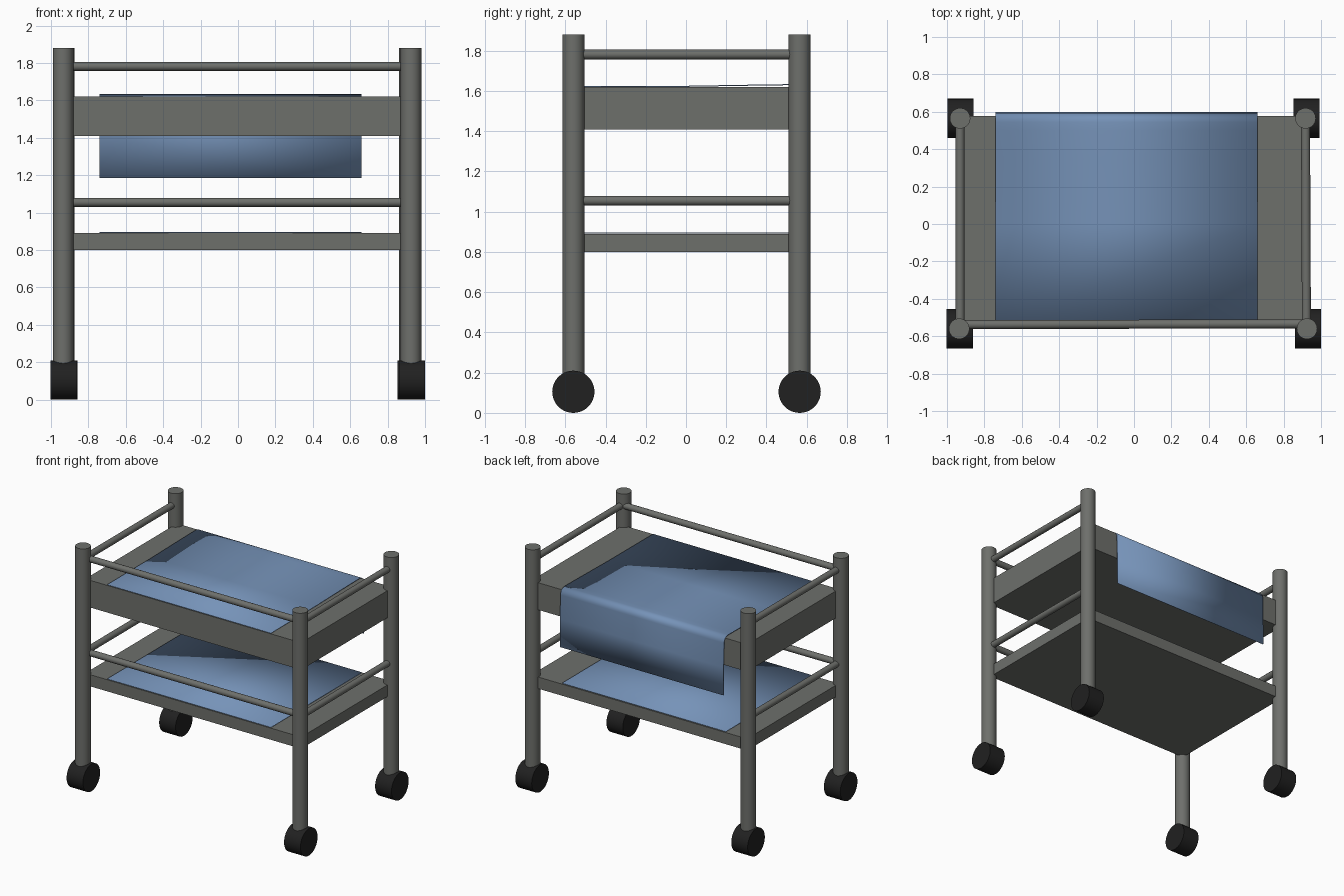
import bpy, bmesh, math
from mathutils import Vector

if "Cube" in bpy.data.objects:
    bpy.data.objects.remove(bpy.data.objects["Cube"])


def material(name, rgb):
    m = bpy.data.materials.new(name)
    m.diffuse_color = (*rgb, 1)
    m.use_nodes = True
    m.node_tree.nodes["Principled BSDF"].inputs["Base Color"].default_value = m.diffuse_color
    return m


GREY = material("grey_metal", (0.155, 0.16, 0.148))
BLUE = material("blue_cloth", (0.18, 0.29, 0.48))
BLACK = material("black_rubber", (0.015, 0.015, 0.015))


def rod(name, a, b, r, mat, sides=32):
    """Cylinder running from point a to point b."""
    a, b = Vector(a), Vector(b)
    d = b - a
    bpy.ops.mesh.primitive_cylinder_add(vertices=sides, radius=r, depth=d.length, location=(a + b) / 2)
    o = bpy.context.object
    o.rotation_euler = d.to_track_quat('Z', 'Y').to_euler()
    o.name = name
    o.data.materials.append(mat)
    bpy.ops.object.shade_smooth_by_angle(angle=math.radians(35))
    return o


def box(name, lo, hi, mat):
    lo, hi = Vector(lo), Vector(hi)
    bpy.ops.mesh.primitive_cube_add(size=1, location=(lo + hi) / 2)
    o = bpy.context.object
    o.scale = hi - lo
    o.name = name
    o.data.materials.append(mat)


def sheet(name, profile, x0, x1, mat):
    """Thin sheet: (y, z) profile extruded along x."""
    bm = bmesh.new()
    rows = [[bm.verts.new((x, y, z)) for x in (x0, x1)] for y, z in profile]
    for p, q in zip(rows, rows[1:]):
        bm.faces.new((p[0], p[1], q[1], q[0]))
    me = bpy.data.meshes.new(name)
    bm.to_mesh(me)
    bm.free()
    o = bpy.data.objects.new(name, me)
    bpy.context.collection.objects.link(o)
    me.materials.append(mat)
    for f in me.polygons:
        f.use_smooth = True
    mod = o.modifiers.new("thickness", 'SOLIDIFY')
    mod.thickness = 0.005
    mod.offset = -1


# corner posts and wheels
corners = {"front_left": (-0.935, -0.56), "front_right": (0.925, -0.56),
           "back_left": (-0.93, 0.565), "back_right": (0.917, 0.565)}
for n, (x, y) in corners.items():
    rod(n + "_post", (x, y, 0.12), (x, y, 1.88), 0.055, GREY)
    wx = x + (0.005 if x > 0 else 0.003)
    rod(n + "_wheel", (wx - 0.07, y, 0.105), (wx + 0.07, y, 0.105), 0.105, BLACK, 40)

# shelves
box("top_drawer_shelf", (-0.927, -0.545, 1.41), (0.922, 0.577, 1.62), GREY)
box("lower_shelf", (-0.927, -0.545, 0.80), (0.922, 0.577, 0.89), GREY)

# guard rails on front and both sides, open at the back
for level, z in (("upper", 1.782), ("lower", 1.055)):
    rod(level + "_front_rail", (-0.93, -0.538, z), (0.92, -0.534, z), 0.024, GREY, 20)
    rod(level + "_left_rail", (-0.93, -0.56, z), (-0.93, 0.56, z), 0.024, GREY, 20)
    rod(level + "_right_rail", (0.922, -0.56, z), (0.917, 0.56, z), 0.024, GREY, 20)

# cloth draped over the back edge, and flat mat on the lower shelf
drape = [(-0.54, 1.625), (0.0, 1.626), (0.35, 1.632), (0.5, 1.634)]
drape += [(0.545 + 0.048 * math.sin(t), 1.586 + 0.048 * math.cos(t))
          for t in (math.radians(a) for a in range(0, 91, 15))]
drape += [(0.598, 1.4), (0.6, 1.185)]
sheet("draped_cloth", drape, -0.74, 0.66, BLUE)
sheet("lower_mat", [(-0.54, 0.896), (0.57, 0.896)], -0.74, 0.66, BLUE)
